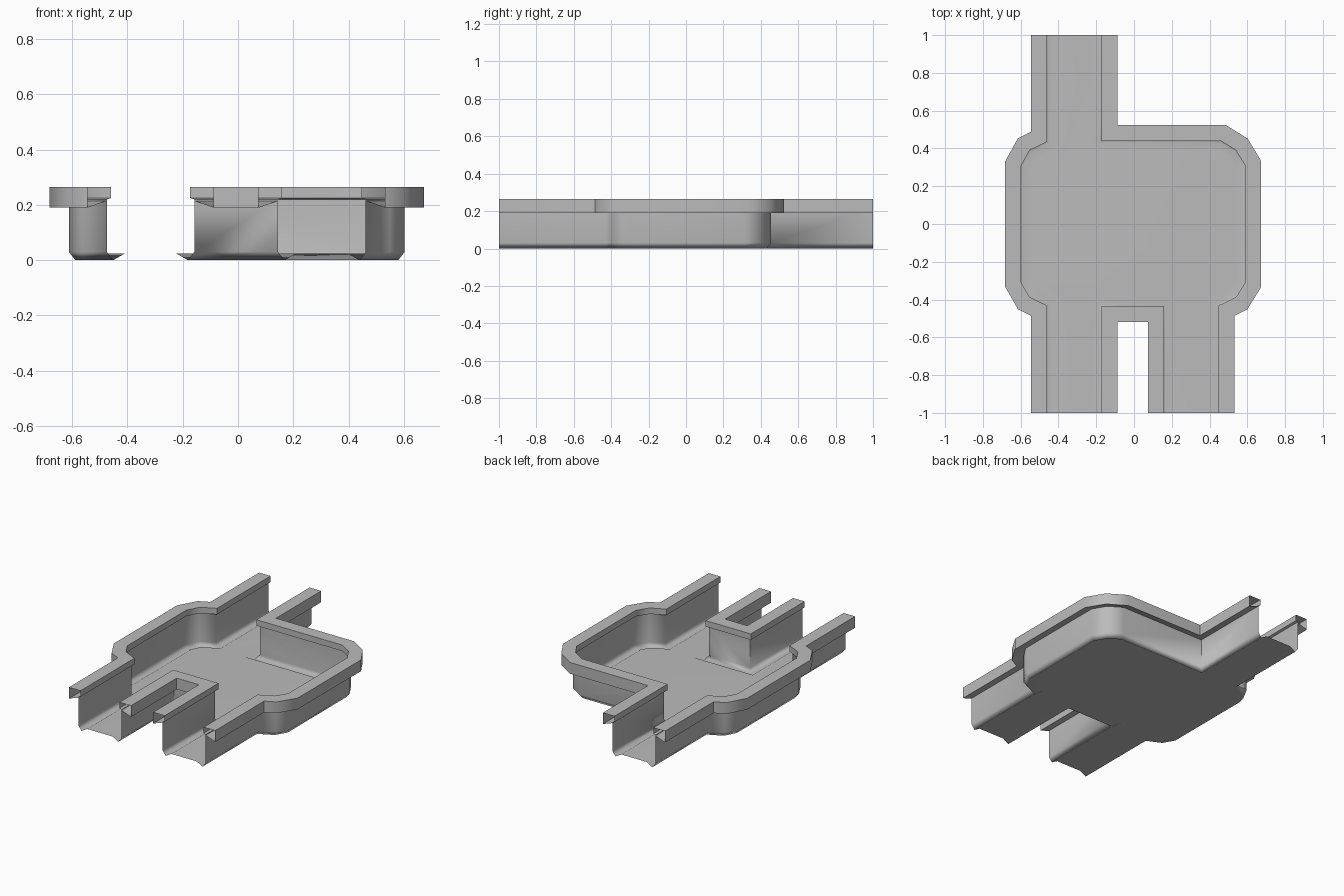
import bpy, bmesh, math
from mathutils import Vector

cube = bpy.data.objects.get("Cube")
if cube:
    bpy.data.objects.remove(cube, do_unlink=True)

grey = bpy.data.materials.new("plain grey")
grey.use_nodes = True
grey.diffuse_color = (0.5, 0.5, 0.5, 1)
grey.node_tree.nodes["Principled BSDF"].inputs["Base Color"].default_value = (0.5, 0.5, 0.5, 1)

# Rim-edge paths seen from above, with the basin on the right of travel
left_side = [(-.46, -1), (-.46, -.432), (-.553, -.387), (-.597, -.31),
             (-.597, .31), (-.553, .39), (-.46, .436), (-.46, 1)]
right_side = [(-.173, 1), (-.173, .44), (.46, .44), (.54, .39), (.588, .31),
              (.588, -.31), (.54, -.387), (.447, -.432), (.447, -1)]
notch = [(.16, -1), (.16, -.434), (-.173, -.434), (-.173, -1)]
paths = [left_side, right_side, notch]

# Profiles: (distance outward from the rim edge, height)
wall_profile = [(.015, .22), (.015, .03), (-.008, 0), (-.05, .024)]
rim_profile = [(.015, .22), (0, .225), (0, .265), (.085, .265), (.085, .19), (.015, .215)]


def offset(path, dist):
    """Shift an open path to its left with mitred corners."""
    pts = [Vector(p) for p in path]
    normals = []
    for a, b in zip(pts, pts[1:]):
        d = (b - a).normalized()
        normals.append(Vector((-d.y, d.x)))
    result = []
    for i, p in enumerate(pts):
        n0 = normals[max(i - 1, 0)]
        n1 = normals[min(i, len(normals) - 1)]
        result.append(p + (n0 + n1) * dist / (1 + n0.dot(n1)))
    return result


def sweep(bm, path, profile):
    """Run a profile along a path and return the last row of vertices."""
    rows = [[bm.verts.new((p.x, p.y, z)) for p in offset(path, d)] for d, z in profile]
    for low, high in zip(rows, rows[1:]):
        for i in range(len(path) - 1):
            bm.faces.new((low[i], low[i + 1], high[i + 1], high[i]))
    return rows[-1]


def finish(bm, name, angle):
    mesh = bpy.data.meshes.new(name)
    bm.to_mesh(mesh)
    bm.free()
    mesh.materials.append(grey)
    obj = bpy.data.objects.new(name, mesh)
    bpy.context.collection.objects.link(obj)
    bpy.ops.object.select_all(action='DESELECT')
    obj.select_set(True)
    bpy.context.view_layer.objects.active = obj
    bpy.ops.object.shade_smooth_by_angle(angle=math.radians(angle))
    weighted = obj.modifiers.new("Weighted Normal", 'WEIGHTED_NORMAL')
    weighted.keep_sharp = True


# Basin: thin walls, gutter and raised floor
bm = bmesh.new()
floor = []
for path in paths:
    floor += sweep(bm, path, wall_profile)
bm.faces.new(floor)
bmesh.ops.recalc_face_normals(bm, faces=bm.faces)
if max(bm.faces, key=lambda f: f.calc_area()).normal.z < 0:
    bmesh.ops.reverse_faces(bm, faces=bm.faces)
finish(bm, "basin", 85)

# Rim: hollow overhanging lip with open ends
bm = bmesh.new()
for path in paths:
    sweep(bm, path, rim_profile)
for f in bm.faces:
    f.normal_update()
if max(bm.faces, key=lambda f: abs(f.normal.z) * f.calc_area()).normal.z < 0:
    bmesh.ops.reverse_faces(bm, faces=bm.faces)
finish(bm, "rim", 40)
